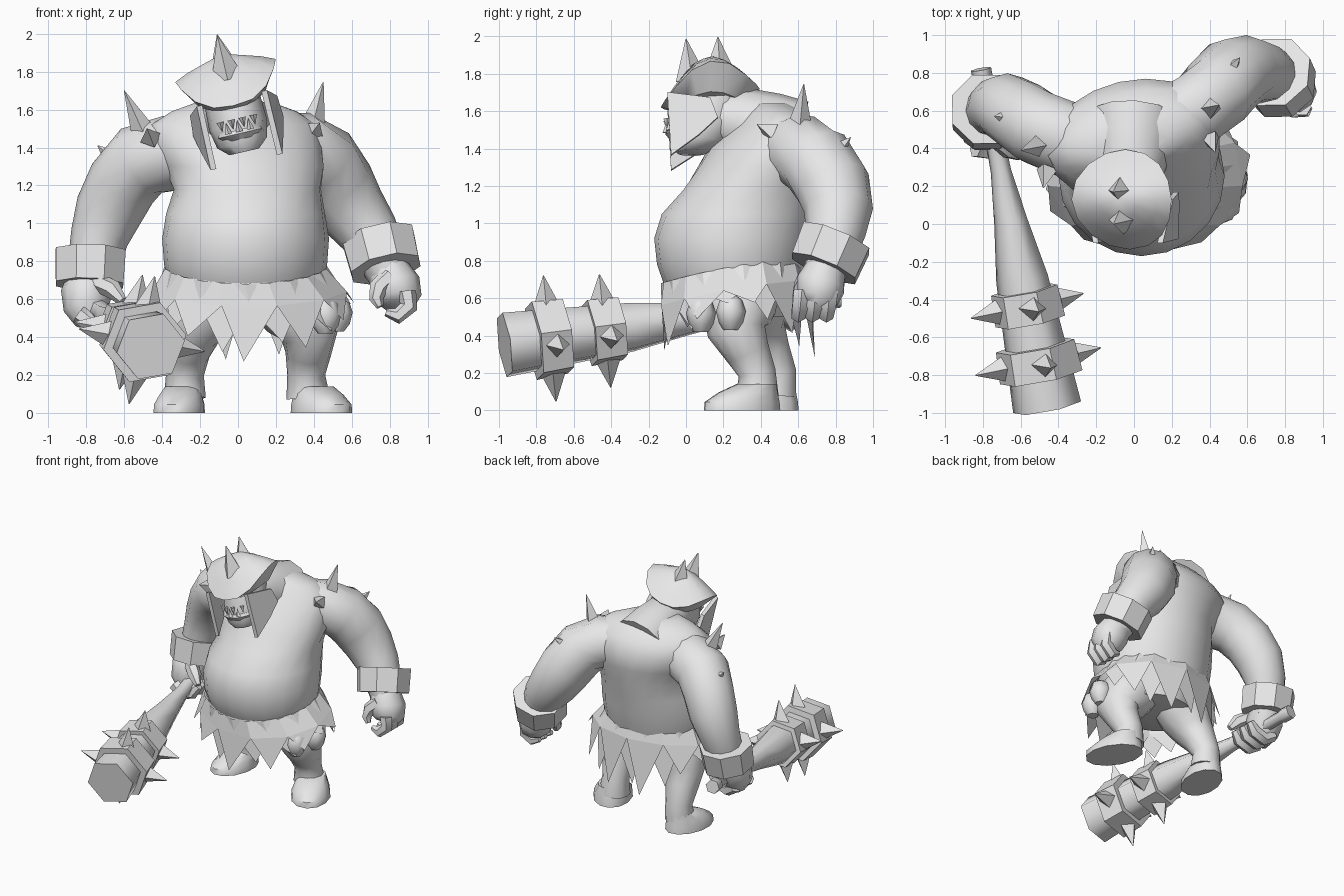
import bpy, bmesh, math, random
from mathutils import Vector, Matrix

cube = bpy.data.objects.get("Cube")
if cube:
    bpy.data.objects.remove(cube)

grey = bpy.data.materials.new("plain grey")
grey.use_nodes = True
grey.diffuse_color = (0.8, 0.8, 0.8, 1)
grey.node_tree.nodes["Principled BSDF"].inputs["Base Color"].default_value = (0.8, 0.8, 0.8, 1)


def finish(name, bm, smooth=0, matrix=None):
    """Turn a bmesh into a named object, smooth below the given angle."""
    if matrix:
        bm.transform(matrix)
    bmesh.ops.recalc_face_normals(bm, faces=bm.faces)
    mesh = bpy.data.meshes.new(name)
    bm.to_mesh(mesh)
    bm.free()
    mesh.materials.append(grey)
    ob = bpy.data.objects.new(name, mesh)
    bpy.context.collection.objects.link(ob)
    if smooth:
        bpy.ops.object.select_all(action='DESELECT')
        ob.select_set(True)
        bpy.context.view_layer.objects.active = ob
        bpy.ops.object.shade_smooth_by_angle(angle=math.radians(smooth))


def bridge(bm, lo, hi):
    for i in range(len(lo)):
        bm.faces.new((lo[i - 1], lo[i], hi[i], hi[i - 1]))


def loft(name, rings, n=12, smooth=50, matrix=None):
    """Skin a stack of ellipses: (centre, axis, rx, ry, yaw in degrees)."""
    bm = bmesh.new()
    loops = []
    for centre, axis, rx, ry, yaw in rings:
        w = Vector(axis).normalized()
        hint = Vector((0, 0, 1)) if abs(w.y) > 0.9 else Vector((0, 1, 0))
        u = Matrix.Rotation(math.radians(yaw), 3, w) @ hint.cross(w).normalized()
        v = w.cross(u)
        loops.append([bm.verts.new(Vector(centre) + u * rx * math.cos(a) + v * ry * math.sin(a))
                      for a in (math.tau * i / n for i in range(n))])
    for lo, hi in zip(loops, loops[1:]):
        bridge(bm, lo, hi)
    bm.faces.new(loops[0])
    bm.faces.new(loops[-1])
    finish(name, bm, smooth, matrix)


def stack(name, rows, n=16, smooth=50, matrix=None):
    """Horizontal ellipses: (z, cx, cy, rx, ry, yaw)."""
    loft(name, [((x, y, z), (0, 0, 1), rx, ry, yaw) for z, x, y, rx, ry, yaw in rows],
         n, smooth, matrix)


def tube(name, pts, n=10, smooth=50):
    """Round limb through points (x, y, z, radius)."""
    vs = [Vector(p[:3]) for p in pts]
    rings = []
    for i, p in enumerate(pts):
        axis = vs[min(i + 1, len(vs) - 1)] - vs[max(i - 1, 0)]
        rings.append((vs[i], axis, p[3], p[3], 0))
    loft(name, rings, n, smooth)


def spike(name, base, tip, r, matrix=None):
    base, tip = Vector(base), Vector(tip)
    loft(name, [(base, tip - base, r, r, 0), (tip, tip - base, r * .03, r * .03, 0)], 4, 0, matrix)


def cuff(name, centre, axis, r, h):
    c, w = Vector(centre), Vector(axis).normalized()
    loft(name, [(c - w * h / 2, w, r, r, 22), (c + w * h / 2, w, r * .96, r * .96, 22)], 8, 30)


# Torso with a heavy belly, twisted at the shoulders
stack("torso", [(.5, .06, .3, .3, .26, 0), (.6, .05, .26, .36, .33, 0), (.68, .04, .25, .4, .37, 0),
                (.78, .04, .25, .43, .405, 0), (.92, .04, .255, .44, .425, 0),
                (1.05, .04, .29, .42, .42, 3), (1.18, .05, .36, .39, .375, 6),
                (1.3, .03, .41, .43, .345, 11), (1.42, -.01, .45, .46, .31, 13),
                (1.52, -.02, .47, .45, .23, 13), (1.59, -.02, .46, .34, .17, 13),
                (1.64, -.02, .44, .2, .11, 13)], 20)
tube("neck", [(0, .56, 1.43, .24), (-.01, .42, 1.49, .22), (-.02, .28, 1.55, .18), (-.03, .1, 1.58, .13)], 12)

# Arms and cuffs
tube("right_arm", [(-.2, .42, 1.38, .17), (-.36, .45, 1.37, .2), (-.51, .51, 1.33, .2),
                   (-.61, .58, 1.21, .19), (-.68, .62, 1.07, .18), (-.73, .62, .93, .155),
                   (-.77, .59, .77, .13), (-.78, .56, .66, .11)], 12)
tube("left_arm", [(.18, .54, 1.4, .18), (.33, .6, 1.39, .2), (.44, .7, 1.33, .205),
                  (.52, .785, 1.2, .205), (.6, .815, 1.07, .185), (.69, .8, .95, .16),
                  (.76, .77, .82, .135), (.8, .74, .72, .11)], 12)
cuff("right_cuff", (-.78, .59, .765), (-.03, -.2, -1), .2, .18)
cuff("left_cuff", (.76, .77, .84), (.22, -.38, -.9), .205, .18)

# Hanging left hand
tube("left_palm", [(.79, .75, .76, .11), (.83, .72, .67, .135), (.85, .7, .6, .12), (.85, .68, .56, .08)])
for i in range(3):
    y = .62 + i * .075
    tube("left_finger", [(.89, y, .64, .05), (.9, y - .01, .56, .048), (.84, y - .02, .51, .042),
                         (.78, y - .02, .53, .02)], 6)
tube("left_thumb", [(.8, .65, .72, .05), (.74, .62, .66, .05), (.73, .6, .6, .038), (.75, .59, .56, .02)], 6)

# Right fist around the club
tube("right_palm", [(-.78, .58, .71, .12), (-.8, .53, .63, .135), (-.8, .5, .55, .12), (-.78, .48, .48, .08)])
for i in range(3):
    y = .4 + i * .085
    tube("right_finger", [(-.84, y, .52, .05), (-.77, y - .01, .47, .05), (-.68, y - .01, .5, .048),
                          (-.63, y, .56, .03)], 6)
tube("right_thumb", [(-.74, .46, .69, .05), (-.66, .39, .65, .05), (-.61, .36, .59, .025)], 6)

# Club: tapered six-sided shaft with spiked bands
start, end = Vector((-.81, .82, .6)), Vector((-.46, -.97, .35))
along = (end - start).normalized()
length = (end - start).length
side = along.cross(Vector((0, 0, 1))).normalized()
up = side.cross(along)
roll = Matrix.Rotation(math.radians(-10), 3, along)
loft("club", [(start + along * length * t, along, r, r, 10) for t, r in
              [(0, .055), (.04, .055), (.05, .045), (.3, .055), (.45, .09), (.62, .14), (1, .185)]], 6, 61)
for t, r in [(.7, .19), (.865, .225)]:
    c = start + along * length * t
    h = along * .085
    loft("club_band", [(c - h, along, r * .95, r * .95, 10), (c + h, along, r, r, 10)], 6, 0)
    for k in range(4):
        a = k * math.pi / 2
        out = roll @ (up * math.cos(a) + side * math.sin(a))
        spike("club_spike", c + out * r * .75, c + out * (r + .12), .075)

# Shoulder spikes
for base, tip, r in [((.4, .61, 1.54), (.45, .63, 1.745), .06), ((.4, .46, 1.49), (.43, .38, 1.53), .06),
                     ((.5, .8, 1.38), (.56, .88, 1.46), .06), ((-.5, .42, 1.48), (-.6, .39, 1.7), .065),
                     ((-.46, .29, 1.45), (-.48, .19, 1.5), .06), ((-.65, .56, 1.33), (-.74, .57, 1.41), .06)]:
    spike("shoulder_spike", base, tip, r)

# Head, rolled to one side
head = Matrix.Translation((-.03, .13, 1.65)) @ Matrix.Rotation(math.radians(-13), 4, 'Y')
stack("head", [(-.28, 0, -.1, .08, .08, 0), (-.23, 0, -.06, .135, .15, 0), (-.13, 0, -.03, .155, .185, 0),
               (-.02, 0, 0, .15, .18, 0), (.08, 0, 0, .14, .17, 0)], 12, 50, head)
stack("lower_lip", [(-.21, 0, -.09, .1, .125, 0), (-.18, 0, -.09, .13, .15, 0), (-.16, 0, -.09, .12, .14, 0)],
      12, 50, head)
for i in range(7):
    x = (i - 3) * .03
    y = -.235 + x * x * 5
    z, tip = (-.17, -.11) if i % 2 else (-.1, -.15)
    spike("tooth", (x, y, z), (x, y, tip), .02, head)

# Helmet: dome over a brim that dips in front, peaks at the sides and tucks in below
bm = bmesh.new()
n = 16
loops = []
for k, lift, flat in [(.68, -.035, .3), (1, 0, 1), (.74, .095, .6), (.4, .195, .15)]:
    loop = []
    for i in range(n):
        a = math.tau * i / n
        s, c = math.sin(a), math.cos(a)
        z = .16 * abs(s) ** 3 + (-.03 if c > 0 else .07) * abs(c)
        loop.append(bm.verts.new((.272 * k * s, -.265 * k * c, z * flat + lift)))
    loops.append(loop)
apex = bm.verts.new((0, .01, .25))
for lo, hi in zip(loops, loops[1:]):
    bridge(bm, lo, hi)
for i in range(n):
    bm.faces.new((loops[-1][i], loops[-1][i - 1], apex))
bm.faces.new(loops[0])
finish("helmet", bm, 35, head)
spike("helmet_front_spike", (0, -.1, .12), (0, -.13, .345), .085, head)
spike("helmet_back_spike", (0, .05, .19), (0, .04, .355), .07, head)

# Cheek guards, flaring outward to the rear
for s in (-1, 1):
    bm = bmesh.new()
    outline = [(-.23, .01), (0, -.03), (.04, -.14), (-.06, -.23), (-.21, -.335)]
    face = bm.faces.new([bm.verts.new((s * (.16 + .2 * (y + .23)), y, z)) for y, z in outline])
    extra = bmesh.ops.extrude_face_region(bm, geom=[face])["geom"]
    bmesh.ops.translate(bm, verts=[g for g in extra if isinstance(g, bmesh.types.BMVert)], vec=(s * .03, 0, 0))
    finish("cheek_guard", bm, 0, head)

# Ragged skirt: two layers of broad hide strips, flared at the hips
random.seed(4)
for layer in range(2):
    bm = bmesh.new()
    n = 11
    top, mid = [], []
    for i in range(n):
        a = math.tau * (i + .5 + layer * .5) / n
        s, c = math.sin(a), math.cos(a)
        z = .75 - .07 * c + .02 * s * s
        top.append(bm.verts.new((.04 + .43 * s, .25 - .385 * c, z)))
        mid.append(bm.verts.new((.06 + (.52 - .03 * layer) * s, .26 - (.41 - .02 * layer) * c, z - .12)))
    bridge(bm, top, mid)
    for i in range(n):
        a = math.tau * (i + layer * .5) / n + random.uniform(-.1, .1)
        s, c = math.sin(a), math.cos(a)
        z = .56 * s * s + .31 * c * c + random.uniform(-.05, .05)
        tip = bm.verts.new((.06 + (.57 - .03 * layer) * s, .27 - (.43 - .03 * layer) * c, z))
        bm.faces.new((mid[i - 1], mid[i], tip))
    finish("skirt_layer", bm, 0)

# Trophies hanging from the belt
for x, y, z in [(.46, .08, .52), (.52, .24, .53)]:
    stack("belt_trophy", [(z - .1, x, y, .04, .04, 0), (z - .06, x, y, .07, .065, 0), (z, x, y, .085, .08, 0),
                          (z + .06, x, y, .065, .06, 0), (z + .09, x, y, .02, .02, 0)], 8)

# Legs and feet
tube("left_leg", [(.22, .3, .66, .2), (.32, .28, .54, .2), (.38, .27, .42, .155), (.37, .33, .31, .12),
                  (.36, .38, .2, .1), (.37, .38, .08, .115)], 12)
tube("right_leg", [(-.1, .34, .66, .2), (-.19, .36, .54, .2), (-.25, .38, .42, .155), (-.27, .44, .31, .12),
                   (-.28, .49, .2, .1), (-.28, .48, .08, .11)], 12)
for name, x, y, yaw, k in [("left_foot", .44, .3, 27, 1), ("right_foot", -.31, .4, -12, .93)]:
    f = Vector((math.sin(math.radians(yaw)), -math.cos(math.radians(yaw))))
    rows = []
    for z, back, rx, ry in [(0, 0, .145, .222), (.045, 0, .142, .218), (.095, .035, .122, .17), (.14, .085, .1, .11)]:
        rows.append((z, x - f.x * back, y - f.y * back, rx * k, ry * k, yaw))
    stack(name, rows, 12)
